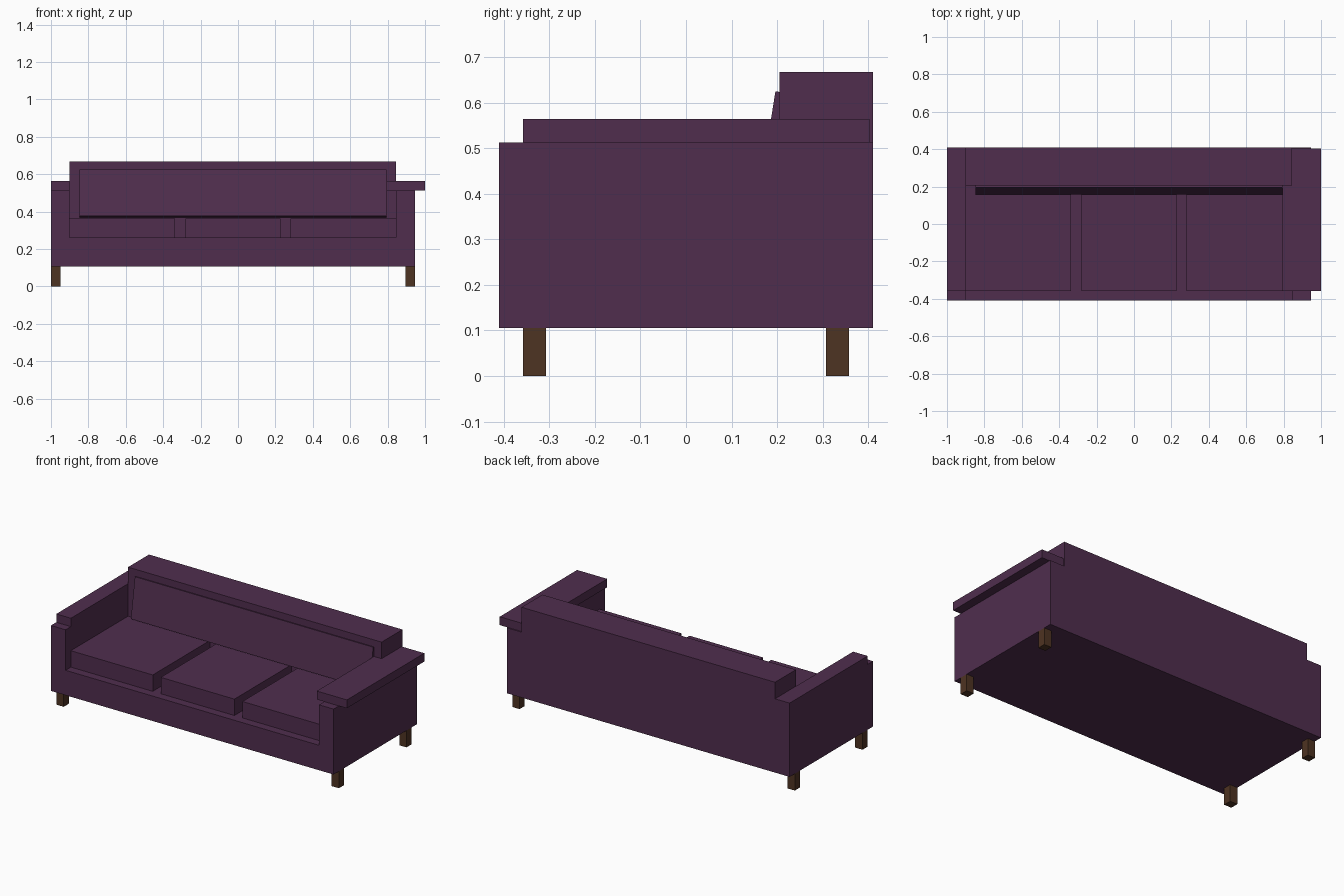
import bpy, math
from mathutils import Matrix, Vector

if "Cube" in bpy.data.objects:
    bpy.data.objects.remove(bpy.data.objects["Cube"])


def material(name, rgb):
    m = bpy.data.materials.new(name)
    m.diffuse_color = (*rgb, 1)
    m.use_nodes = True
    m.node_tree.nodes["Principled BSDF"].inputs["Base Color"].default_value = m.diffuse_color
    return m


PURPLE = material("plum fabric", (0.080, 0.027, 0.076))
BROWN = material("dark wood", (0.076, 0.033, 0.016))
FACES = [(0, 2, 3, 1), (4, 5, 7, 6), (0, 1, 5, 4),
         (2, 6, 7, 3), (0, 4, 6, 2), (1, 3, 7, 5)]


def box(name, x, y, z, mat=PURPLE):
    """Axis-aligned box from (min, max) ranges."""
    verts = [(a, b, c) for c in z for b in y for a in x]
    mesh = bpy.data.meshes.new(name)
    mesh.from_pydata(verts, [], FACES)
    mesh.materials.append(mat)
    ob = bpy.data.objects.new(name, mesh)
    bpy.context.collection.objects.link(ob)
    return ob


# Frame: base, arms and back
L, R = -0.90, 0.845          # inner faces of the arms
FRONT, BACK = -0.41, 0.41
box("base", (-1.0, 0.945), (FRONT, BACK), (0.105, 0.26))
box("left_arm", (-1.0, L), (FRONT, BACK), (0.26, 0.512))
box("right_arm", (R, 0.945), (FRONT, BACK), (0.26, 0.512))
box("backrest", (L, R), (0.205, BACK), (0.26, 0.667))

# Arm caps: the left one is flush, the right one overhangs on both sides
box("left_arm_cap", (-1.0, L), (-0.358, BACK), (0.512, 0.564))
box("right_arm_cap", (0.793, 1.0), (-0.358, 0.403), (0.512, 0.564))

# Three seat cushions with gaps between them
for i, x in enumerate([(L, -0.336), (-0.281, 0.226), (0.281, R)]):
    box(f"seat_cushion_{i + 1}", x, (-0.358, 0.205), (0.26, 0.362))

# Back cushion, leaning back about its lower front edge
cushion = box("back_cushion", (-0.847, 0.793), (0, 0.08), (0, 0.251))
cushion.data.transform(Matrix.Translation(Vector((0, 0.157, 0.377)))
                       @ Matrix.Rotation(-math.radians(9), 4, 'X'))

# Square legs
for side, x in (("left", (-1.0, -0.949)), ("right", (0.895, 0.945))):
    for end, y in (("front", (-0.358, -0.307)), ("back", (0.307, 0.358))):
        box(f"{end}_{side}_leg", x, y, (0, 0.105), BROWN)
